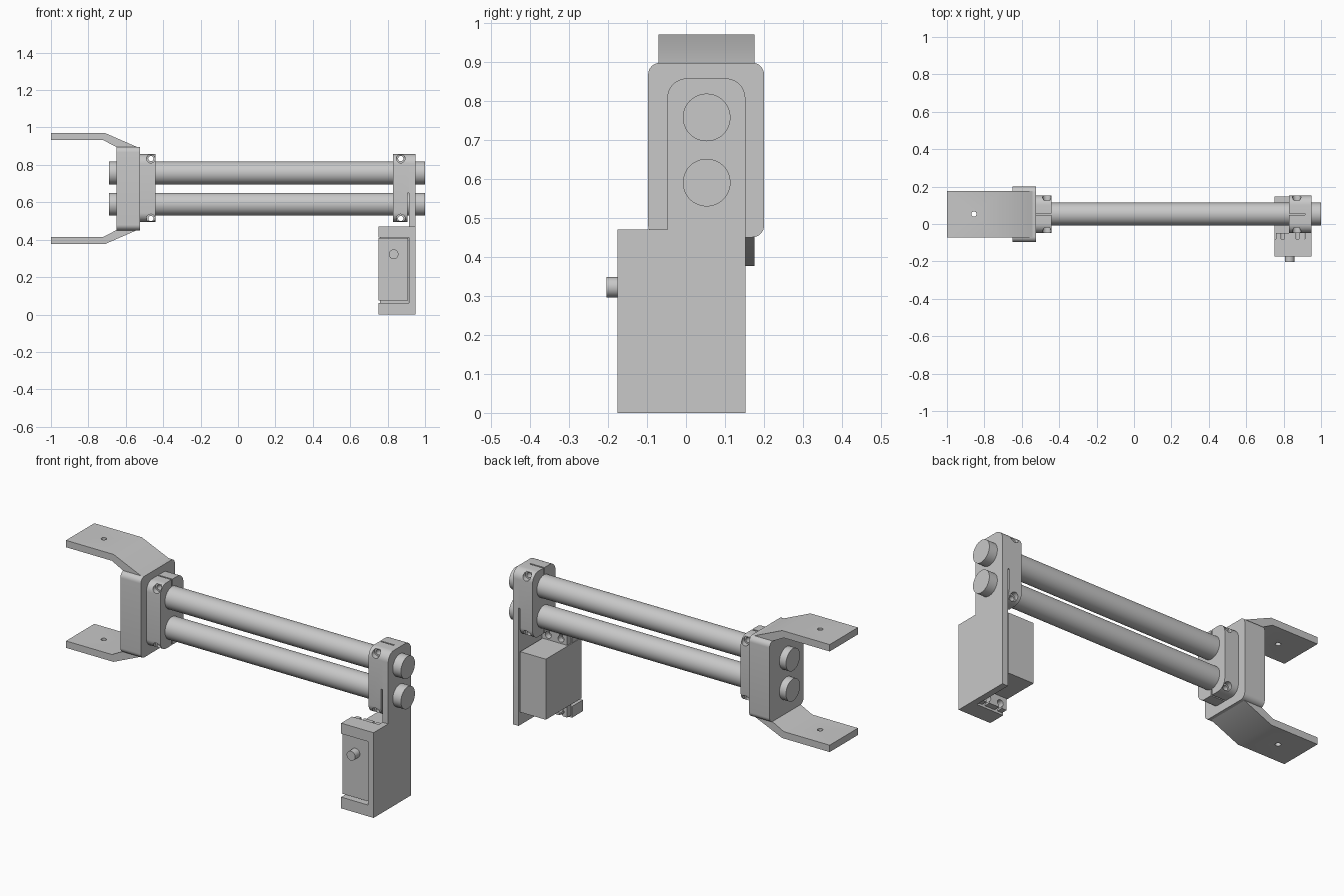
import bpy, bmesh, math
from mathutils import Matrix

cube = bpy.data.objects.get("Cube")
if cube:
    bpy.data.objects.remove(cube, do_unlink=True)

grey = bpy.data.materials.new("plain grey")
grey.use_nodes = True
tone = (0.58, 0.58, 0.58, 1)
grey.diffuse_color = tone
grey.node_tree.nodes["Principled BSDF"].inputs["Base Color"].default_value = tone

AXIS_Y = 0.053               # tube centre line
TUBE_Z = (0.757, 0.59)
MID_Z = sum(TUBE_Z) / 2


def finish(name, bm):
    bmesh.ops.recalc_face_normals(bm, faces=bm.faces)
    mesh = bpy.data.meshes.new(name)
    bm.to_mesh(mesh)
    bm.free()
    mesh.materials.append(grey)
    ob = bpy.data.objects.new(name, mesh)
    bpy.context.collection.objects.link(ob)
    return ob


def box(name, x, y, z):
    bm = bmesh.new()
    bmesh.ops.create_cube(bm, size=1)
    for v in bm.verts:
        for i, (lo, hi) in enumerate((x, y, z)):
            v.co[i] = lo if v.co[i] < 0 else hi
    return finish(name, bm)


def prism(name, points, axis, lo, hi):
    """Extrude a 2D outline along x (points are y, z) or y (points are x, z)."""
    bm = bmesh.new()
    place = (lambda a, b: (lo, a, b)) if axis == "x" else (lambda a, b: (a, lo, b))
    face = bm.faces.new([bm.verts.new(place(a, b)) for a, b in points])
    new = bmesh.ops.extrude_face_region(bm, geom=[face])["geom"]
    shift = (hi - lo, 0, 0) if axis == "x" else (0, hi - lo, 0)
    bmesh.ops.translate(bm, vec=shift, verts=[g for g in new if isinstance(g, bmesh.types.BMVert)])
    return finish(name, bm)


def cylinder(name, axis, radius, lo, hi, a, b, sides=48):
    """Cylinder from lo to hi along an axis; a and b are its other coordinates."""
    bm = bmesh.new()
    bmesh.ops.create_cone(bm, cap_ends=True, segments=sides, radius1=radius,
                          radius2=radius, depth=hi - lo)
    mid = (lo + hi) / 2
    turn, place = {
        "x": (Matrix.Rotation(math.pi / 2, 4, "Y"), (mid, a, b)),
        "y": (Matrix.Rotation(math.pi / 2, 4, "X"), (a, mid, b)),
        "z": (Matrix.Identity(4), (a, b, mid)),
    }[axis]
    bm.transform(Matrix.Translation(place) @ turn)
    return finish(name, bm)


def rounded(y, z, r, bottom=True):
    """Rounded rectangle outline, optionally with square bottom corners."""
    pts = []
    corners = ((y[1] - r, z[1] - r, 0), (y[0] + r, z[1] - r, 90),
               (y[0] + r, z[0] + r, 180), (y[1] - r, z[0] + r, 270))
    for cy, cz, start in corners[:4 if bottom else 2]:
        for k in range(9):
            t = math.radians(start + k * 90 / 8)
            pts.append((cy + r * math.cos(t), cz + r * math.sin(t)))
    return pts


def cut(ob, *cutters):
    for c in cutters:
        c.hide_render = True
        mod = ob.modifiers.new("cut", "BOOLEAN")
        mod.operation, mod.solver, mod.object = "DIFFERENCE", "EXACT", c
        bpy.context.view_layer.objects.active = ob
        bpy.ops.object.modifier_apply(modifier=mod.name)
        bpy.data.objects.remove(c, do_unlink=True)


def bores(radius):
    return [cylinder("bore", "x", radius, -1.2, 1.2, AXIS_Y, z) for z in TUBE_Z]


# Two hollow tubes
for label, z in zip(("upper", "lower"), TUBE_Z):
    tube = cylinder(label + "_tube", "x", 0.061, -0.69, 1.0, AXIS_Y, z, 64)
    cut(tube, cylinder("bore", "x", 0.047, -1.2, 1.2, AXIS_Y, z, 64))


# Split clamps with screw holes in the corners
def clamp(name, x, screw_x):
    ob = prism(name, rounded((-0.048, 0.152), (0.495, 0.857), 0.05), "x", *x)
    cut(ob, *bores(0.057))
    for side in (1, -1):
        z = MID_Z + side * 0.16
        cut(ob, cylinder("screw_hole", "y", 0.014, -0.2, 0.3, screw_x, z, 24),
            cylinder("front_counterbore", "y", 0.023, -0.2, -0.02, screw_x, z, 24),
            cylinder("back_counterbore", "y", 0.023, 0.125, 0.3, screw_x, z, 24))
        ends = sorted((MID_Z + side * 0.1, MID_Z + side * 0.25))
        cut(ob, box("split", (x[0] - 0.1, x[1] + 0.1), (AXIS_Y - 0.004, AXIS_Y + 0.004), ends))
    return ob


clamp("yoke_clamp", (-0.525, -0.44), -0.466)
servo_clamp = clamp("servo_clamp", (0.83, 0.915), 0.87)
cut(servo_clamp, box("relief_slot", (0.907, 0.93), (-0.2, 0.3), (0.4, 0.65)))

# Yoke body with two cranked arms
yoke = prism("yoke_body", rounded((-0.097, 0.2), (0.45, 0.897), 0.03), "x", -0.65, -0.525)
cut(yoke, *bores(0.057))
arm_profile = ((-1, 0.97), (-0.71, 0.97), (-0.543, 0.897), (-0.543, 0.88),
               (-0.62, 0.88), (-0.72, 0.932), (-1, 0.932))
for label, flip in (("upper_arm", False), ("lower_arm", True)):
    pts = [(x, 2 * MID_Z - z if flip else z) for x, z in arm_profile]
    arm = prism(label, pts, "y", -0.071, 0.176)
    cut(arm, cylinder("pin_hole", "z", 0.014, 0.2, 1.2, -0.856, AXIS_Y, 24))

# Side plate: rounded neck widening to the servo mount
outline = rounded((-0.048, 0.152), (0, 0.857), 0.05, bottom=False)
outline += [(-0.048, 0.47), (-0.175, 0.47), (-0.175, 0), (0.152, 0)]
plate = prism("side_plate", outline, "x", 0.915, 0.95)
cut(plate, *bores(0.057))

# Front brackets above and below the servo
for label, z in (("upper_bracket", (0.412, 0.47)), ("lower_bracket", (0, 0.062))):
    box(label, (0.752, 0.916), (-0.175, -0.08), z)

# Servo with slotted mounting ears and output shaft
box("servo_case", (0.752, 0.908), (-0.163, 0.148), (0.076, 0.41))
ears = box("servo_ears", (0.758, 0.912), (-0.08, -0.047), (0.012, 0.462))
for x in (0.796, 0.874):
    for z, ends in ((0.436, (0.436, 0.5)), (0.038, (-0.1, 0.038))):
        cut(ears, cylinder("ear_hole", "y", 0.018, -0.2, 0.1, x, z, 24),
            box("ear_slot", (x - 0.009, x + 0.009), (-0.2, 0.1), ends))
cylinder("servo_shaft", "y", 0.026, -0.204, -0.15, 0.832, 0.322, 32)

# Smooth the round surfaces, keep edges crisp
bpy.ops.object.select_all(action="DESELECT")
for ob in bpy.context.scene.objects:
    if ob.type == "MESH":
        ob.select_set(True)
        bpy.context.view_layer.objects.active = ob
bpy.ops.object.shade_smooth_by_angle(angle=math.radians(30))
